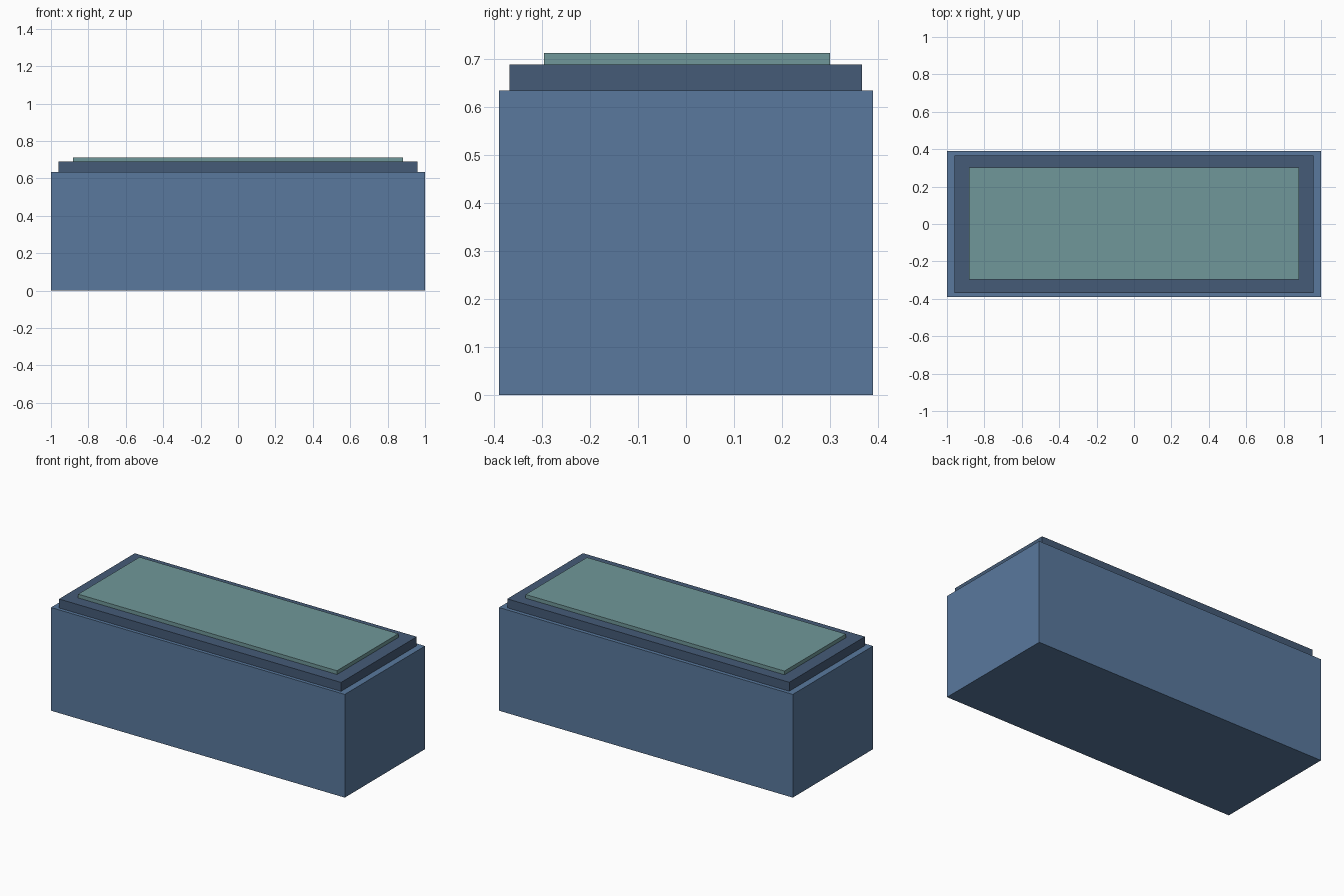
import bpy

if "Cube" in bpy.data.objects:
    bpy.data.objects.remove(bpy.data.objects["Cube"])


def make_material(name, rgb):
    mat = bpy.data.materials.new(name)
    mat.diffuse_color = (*rgb, 1.0)
    mat.use_nodes = True
    mat.node_tree.nodes["Principled BSDF"].inputs["Base Color"].default_value = mat.diffuse_color
    return mat


def box(name, x, y, z, mat):
    """Box from (min, max) ranges along each axis."""
    ranges = (x, y, z)
    centre = [(a + b) / 2 for a, b in ranges]
    bpy.ops.mesh.primitive_cube_add(size=1, location=centre)
    obj = bpy.context.object
    obj.name = name
    obj.scale = [b - a for a, b in ranges]
    bpy.ops.object.transform_apply(location=False, rotation=False, scale=True)
    obj.data.materials.append(mat)
    return obj


blue = make_material("blue", (0.10, 0.19, 0.34))
dark_blue = make_material("dark_blue", (0.059, 0.105, 0.185))
teal = make_material("teal", (0.162, 0.313, 0.319))

# Main block
box("body", (-1.0, 1.0), (-0.39, 0.39), (0.0, 0.635), blue)

# Stepped rim on top of the block
box("top_step", (-0.96, 0.96), (-0.369, 0.367), (0.635, 0.69), dark_blue)

# Thin inset panel on the very top
box("top_panel", (-0.881, 0.881), (-0.296, 0.301), (0.69, 0.713), teal)
